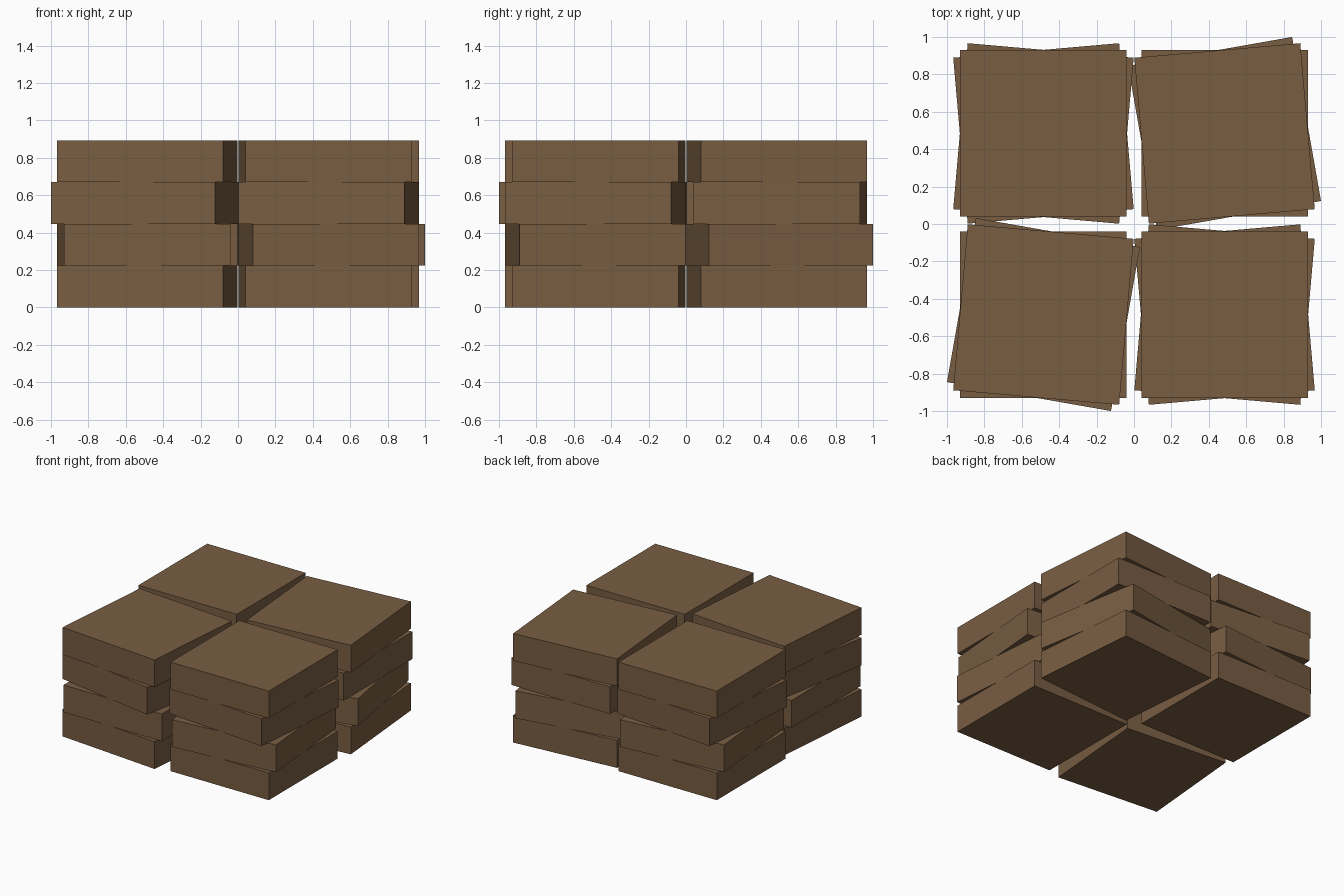
import bpy
from math import radians

if "Cube" in bpy.data.objects:
    bpy.data.objects.remove(bpy.data.objects["Cube"])

HALF = 0.4453          # half width of one slab
CENTRE = 0.4841        # stack centre offset from the origin
THICK = 0.2232         # slab thickness

brown = bpy.data.materials.new("brown")
brown.diffuse_color = (0.19, 0.11, 0.055, 1)
brown.use_nodes = True
brown.node_tree.nodes["Principled BSDF"].inputs["Base Color"].default_value = brown.diffuse_color


def slab(name, x, y, z, angle):
    bpy.ops.mesh.primitive_cube_add(size=1, location=(x, y, z),
                                    rotation=(0, 0, radians(angle)))
    ob = bpy.context.object
    ob.name = name
    ob.scale = (2 * HALF, 2 * HALF, THICK)
    ob.data.materials.append(brown)


# four stacks, each with its own base turn
stacks = {
    "back_left": (-1, 1, 0),
    "back_right": (1, 1, 5),
    "front_left": (-1, -1, -5),
    "front_right": (1, -1, 0),
}
# extra turn of each layer, bottom to top
layer_turns = (0, 5, -5, 0)

for name, (sx, sy, base) in stacks.items():
    for i, turn in enumerate(layer_turns):
        slab(f"{name}_slab_{i + 1}", sx * CENTRE, sy * CENTRE,
             (i + 0.5) * THICK, base + turn)
